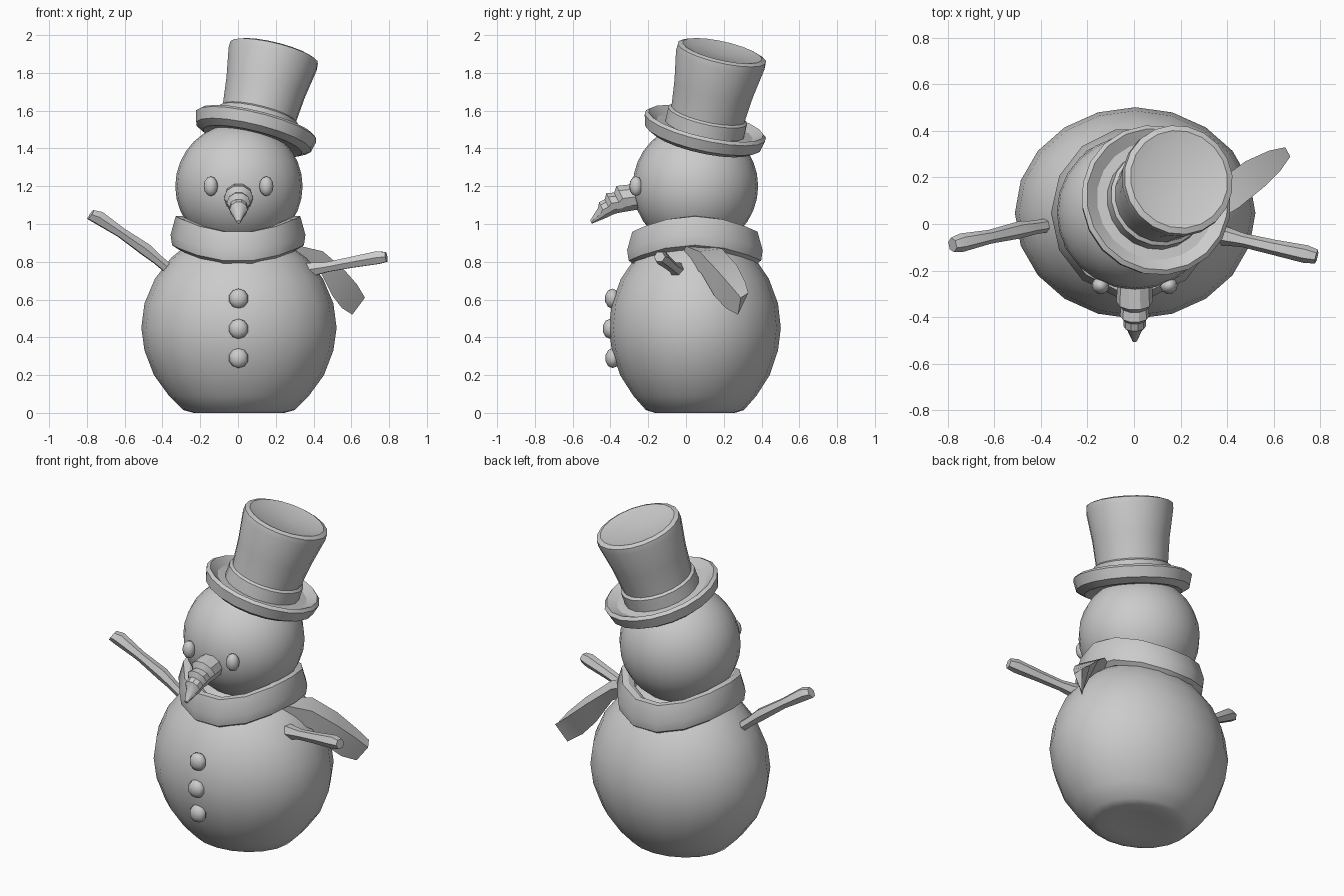
import bpy, math
from mathutils import Vector, Matrix

if "Cube" in bpy.data.objects:
    bpy.data.objects.remove(bpy.data.objects["Cube"])

TAU = 2 * math.pi


def loft(name, rings, angle=35, wrap=False):
    """Skin a list of equal-length closed rings; cap the ends unless wrapped."""
    n, m = len(rings[0]), len(rings)
    verts = [tuple(p) for ring in rings for p in ring]
    faces = []
    for i in range(m if wrap else m - 1):
        k = (i + 1) % m
        for j in range(n):
            l = (j + 1) % n
            faces.append((i * n + j, i * n + l, k * n + l, k * n + j))
    if not wrap:
        faces += [tuple(reversed(range(n))), tuple(range((m - 1) * n, m * n))]
    me = bpy.data.meshes.new(name)
    me.from_pydata(verts, [], faces)
    me.validate()
    bpy.ops.object.select_all(action='DESELECT')
    ob = bpy.data.objects.new(name, me)
    bpy.context.collection.objects.link(ob)
    bpy.context.view_layer.objects.active = ob
    ob.select_set(True)
    bpy.ops.object.mode_set(mode='EDIT')
    bpy.ops.mesh.select_all(action='SELECT')
    bpy.ops.mesh.normals_make_consistent(inside=False)
    bpy.ops.object.mode_set(mode='OBJECT')
    bpy.ops.object.shade_smooth_by_angle(angle=math.radians(angle))
    return ob


def lathe(name, profile, segs, sy=1.0, angle=35):
    """Revolve (radius, height) points about z."""
    return loft(name, [[(r * math.cos(TAU * i / segs), sy * r * math.sin(TAU * i / segs), z)
                        for i in range(segs)] for r, z in profile], angle)


def tube(name, pts, segs=6, angle=30):
    """Tube along (x, y, z, radius) points."""
    P = [Vector(p[:3]) for p in pts]
    axis = (P[-1] - P[0]).normalized()
    u = axis.cross(Vector((0, 0, 1))).normalized()
    v = u.cross(axis)
    rings = [[c + p[3] * (u * math.cos(TAU * i / segs) + v * math.sin(TAU * i / segs))
              for i in range(segs)] for c, p in zip(P, pts)]
    return loft(name, rings, angle)


def ball(name, loc, size, rot=0.0, segs=12):
    """Ellipsoid with the given half sizes."""
    bpy.ops.mesh.primitive_uv_sphere_add(segments=segs, ring_count=segs * 2 // 3,
                                         location=loc, rotation=(0, 0, rot))
    ob = bpy.context.object
    ob.name = name
    ob.scale = size
    bpy.ops.object.shade_smooth()
    return ob


# Body with flattened base
body = lathe("body", [(.15, .012), (.24, 0), (.295, .015), (.37, .09), (.45, .2), (.5, .33),
                      (.517, .45), (.5, .58), (.445, .71), (.36, .82), (.25, .91), (.03, .97)],
             20, sy=.88, angle=60)
body.location = (.005, .047, 0)

# Head
ball("head", (.005, .05, 1.2), (.337, .332, .335), segs=24)

# Eyes
for s in (-1, 1):
    ball("eye", (.003 + s * .147, -.265, 1.2), (.038, .036, .052), s * .4, 10)

# Buttons
for y, z in ((-.39, .605), (-.402, .445), (-.388, .29)):
    ball("button", (.003, y, z), (.053, .04, .053), segs=8)

# Stepped carrot nose
tube("nose", [(0.003, *p) for p in [(-.22, 1.15, .075), (-.335, 1.135, .078), (-.355, 1.115, .06),
                                    (-.395, 1.11, .063), (-.41, 1.09, .048), (-.44, 1.075, .048),
                                    (-.452, 1.055, .034), (-.503, 1.01, .01)]], 10)

# Stick arms
tube("left_arm", [(-.34, 0, .74, .03), (-.43, -.015, .815, .03), (-.49, -.025, .865, .037),
                  (-.62, -.055, .955, .03), (-.74, -.08, 1.035, .04), (-.78, -.09, 1.05, .032)])
tube("right_arm", [(.36, -.045, .755, .045), (.47, -.07, .772, .03), (.6, -.1, .797, .033),
                   (.74, -.13, .822, .039), (.785, -.14, .826, .03)])

# Scarf ring: saddle-shaped band, higher at the sides
scarf_profile = [(.27, .98), (.305, 1.0), (.34, .998), (.368, .9), (.36, .845), (.33, .825), (.27, .85)]
scarf = loft("scarf", [[(r * .97 * math.cos(a), .047 + r * math.sin(a), z + .043 * math.cos(2 * a))
                        for r, z in scarf_profile]
                       for a in (TAU * i / 14 for i in range(14))], 30, wrap=True)

# Flying scarf tail: back edge, ridge and lower edge lofted together
back = [(.28, .12, .88), (.37, .19, .87), (.48, .27, .78), (.58, .315, .69), (.65, .33, .635)]
ridge = [(.3, -.02, .89), (.45, .07, .855), (.56, .16, .76), (.63, .23, .68), (.672, .29, .61)]
lower = [(.3, .0, .8), (.44, .08, .74), (.5, .15, .62), (.55, .21, .555), (.605, .275, .52)]
loft("scarf_tail", list(zip(back, ridge, lower)), 30)

# Tilted top hat: curled brim, band, flared crown with sunken lid
hat = lathe("top_hat", [(.1, -.03), (.27, -.05), (.315, -.025), (.33, .035), (.312, .05),
                        (.26, .02), (.215, .022), (.215, .095), (.2, .105), (.215, .25),
                        (.242, .41), (.24, .445), (.215, .455), (.16, .44), (.02, .43)], 20, angle=32)
tilt = Vector((.245, .225, 1)).to_track_quat('Z', 'Y').to_matrix().to_4x4()
hat.matrix_world = Matrix.Translation((.088, .095, 1.485)) @ tilt
